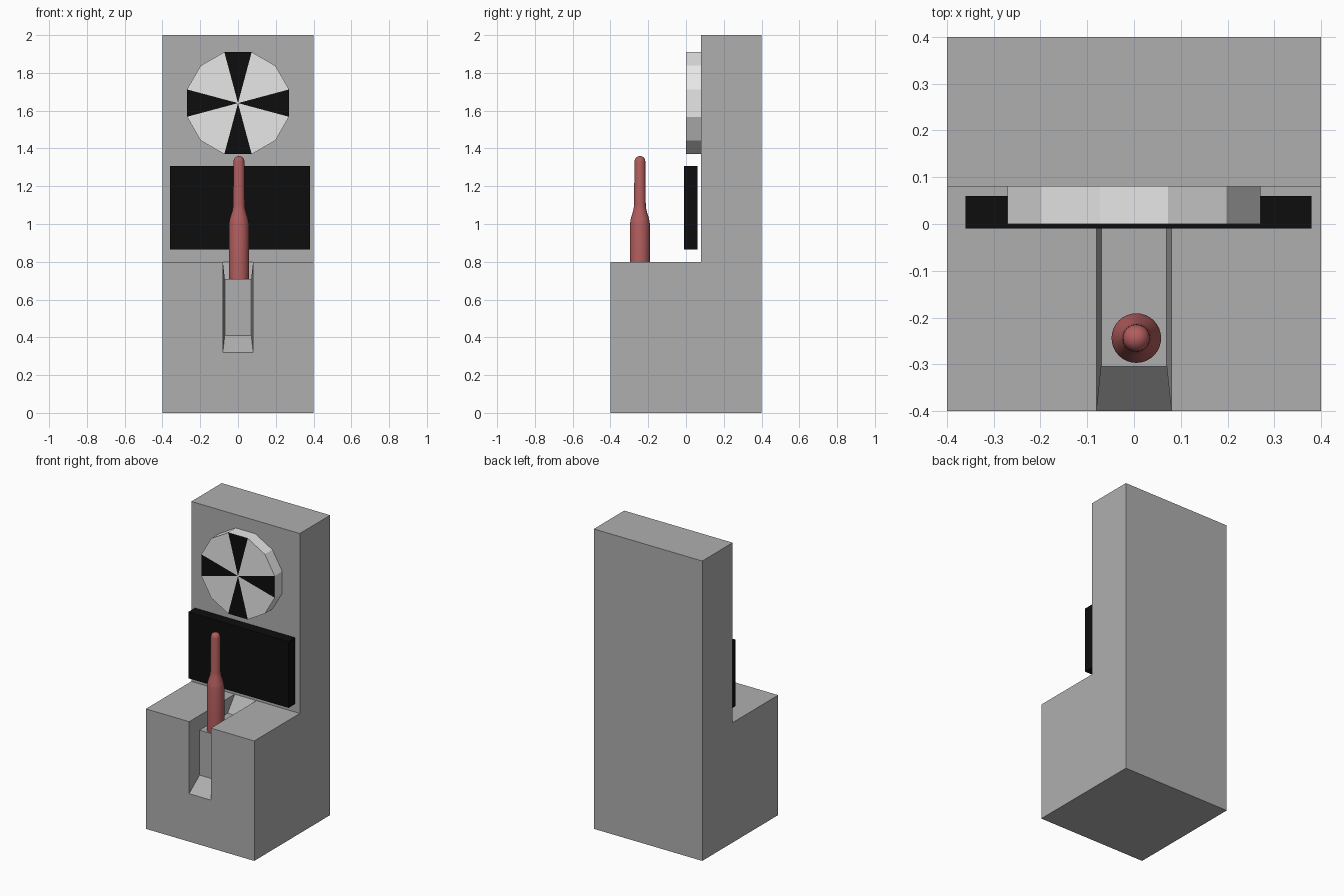
import bpy, bmesh, math

cube = bpy.data.objects.get("Cube")
if cube:
    bpy.data.objects.remove(cube, do_unlink=True)


def material(name, rgb):
    m = bpy.data.materials.new(name)
    m.use_nodes = True
    col = (*rgb, 1)
    m.diffuse_color = col
    m.node_tree.nodes["Principled BSDF"].inputs["Base Color"].default_value = col
    return m


GREY = material("grey", (0.43, 0.43, 0.43))
WHITE = material("white", (0.8, 0.8, 0.8))
BLACK = material("black", (0.004, 0.004, 0.004))
RED = material("dull red", (0.45, 0.11, 0.11))


def finish(bm, name, *mats):
    bmesh.ops.remove_doubles(bm, verts=bm.verts, dist=1e-5)
    bmesh.ops.recalc_face_normals(bm, faces=bm.faces)
    me = bpy.data.meshes.new(name)
    bm.to_mesh(me)
    bm.free()
    for m in mats:
        me.materials.append(m)
    ob = bpy.data.objects.new(name, me)
    bpy.context.collection.objects.link(ob)
    return ob


# Cabinet: L-shaped block with a tapered slot running over the front edge
W, WALL, STEP, TOP = 0.4, 0.08, 0.8, 2.0
SLOT, SLOT_IN = 0.08, 0.07
rim = [(-W, 0.32), (-W, STEP), (WALL, STEP)]
floor = [(-0.305, 0.41), (-0.305, 0.71), (-0.01, 0.71)]
bm = bmesh.new()


def face(*pts):
    return bm.faces.new([bm.verts.new(p) for p in pts])


def across(w1, a, w2, b):
    """Quad spanning left to right between two (y, z) points."""
    face((-w1, *a), (w1, *a), (w2, *b), (-w2, *b))


side = [(-W, 0), (-W, STEP), (WALL, STEP), (WALL, TOP), (W, TOP), (W, 0)]
for a, b in zip(side[2:], side[3:] + side[:1]):
    if a != (WALL, STEP):
        across(W, a, W, b)
# wall above the step, sharing the slot corners
face((-W, WALL, STEP), (-SLOT, WALL, STEP), (SLOT, WALL, STEP),
     (W, WALL, STEP), (W, WALL, TOP), (-W, WALL, TOP))
# front with its notch
half = [(W, 0), (W, STEP), (SLOT, STEP), (SLOT, rim[0][1])]
face(*[(x, -W, z) for x, z in half], *[(-x, -W, z) for x, z in reversed(half)])
for s in (-1, 1):
    face(*[(s * W, y, z) for y, z in side])
    face(*[(s * x, y, STEP) for x, y in
           ((SLOT, -W), (W, -W), (W, WALL), (SLOT, WALL))])
    for i in range(2):
        face((s * SLOT, *rim[i]), (s * SLOT, *rim[i + 1]),
             (s * SLOT_IN, *floor[i + 1]), (s * SLOT_IN, *floor[i]))
# slot end ramps and floors
across(SLOT, rim[0], SLOT_IN, floor[0])
across(SLOT_IN, floor[0], SLOT_IN, floor[1])
across(SLOT_IN, floor[1], SLOT_IN, floor[2])
across(SLOT_IN, floor[2], SLOT, rim[2])
finish(bm, "cabinet", GREY)

# Dial: twelve-sided disc with black wedges at the four quarter points
bm = bmesh.new()
N, R, CZ = 12, 0.28, 1.64
ring = []
for i in range(N):
    a = math.tau * (i - 0.5) / N
    ring.append((R * math.cos(a), CZ + R * math.sin(a)))
for i in range(N):
    (x1, z1), (x2, z2) = ring[i], ring[(i + 1) % N]
    wedge = face((0, 0, CZ), (x1, 0, z1), (x2, 0, z2))
    wedge.material_index = 1 if i % 3 == 0 else 0
    face((x1, 0, z1), (x2, 0, z2), (x2, WALL, z2), (x1, WALL, z1))
face(*[(x, WALL, z) for x, z in ring])
finish(bm, "dial", WHITE, BLACK)

# Display panel floating just ahead of the wall
bm = bmesh.new()
bmesh.ops.create_cube(bm, size=1)
bmesh.ops.scale(bm, verts=bm.verts, vec=(0.74, 0.07, 0.442))
bmesh.ops.translate(bm, verts=bm.verts, vec=(0.01, 0.025, 1.087))
finish(bm, "display_panel", BLACK)

# Lever: lathed handle with a tapered neck and domed tip
bm = bmesh.new()
profile = [(0, 0.71), (0.053, 0.71), (0.053, 1.0), (0.048, 1.03),
           (0.034, 1.075), (0.031, 1.1), (0.029, 1.33)]
for k in range(1, 6):
    a = k * math.pi / 10
    profile.append((0.029 * math.cos(a), 1.33 + 0.03 * math.sin(a)))
verts = [bm.verts.new((r, 0, z)) for r, z in profile]
edges = [bm.edges.new(p) for p in zip(verts, verts[1:])]
bmesh.ops.spin(bm, geom=verts + edges, cent=(0, 0, 0), axis=(0, 0, 1),
               angle=math.tau, steps=32)
bmesh.ops.remove_doubles(bm, verts=bm.verts, dist=1e-5)
bmesh.ops.translate(bm, verts=bm.verts, vec=(0.005, -0.244, 0))
lever = finish(bm, "lever", RED)
bpy.ops.object.select_all(action='DESELECT')
lever.select_set(True)
bpy.context.view_layer.objects.active = lever
bpy.ops.object.shade_smooth_by_angle(angle=math.radians(40))
